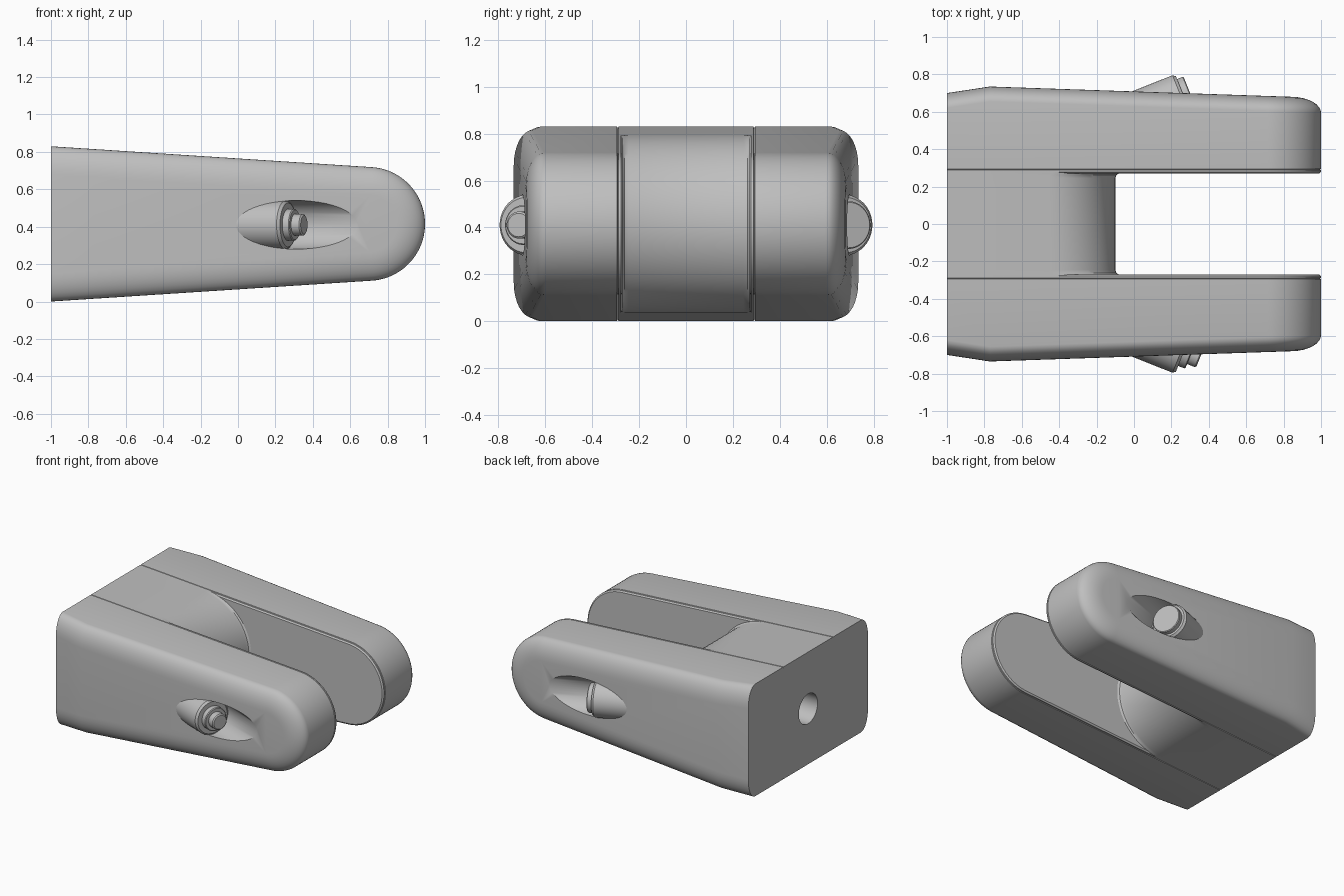
import bpy, bmesh
from math import sin, cos, pi, atan
from mathutils import Vector

cube = bpy.data.objects.get("Cube")
if cube:
    bpy.data.objects.remove(cube, do_unlink=True)

grey = bpy.data.materials.new("plain_grey")
grey.use_nodes = True
colour = (0.52, 0.52, 0.52, 1)
grey.diffuse_color = colour
grey.node_tree.nodes["Principled BSDF"].inputs["Base Color"].default_value = colour

MID, SLOPE, KNEE = 0.415, 0.065, -0.77   # centre height, taper, bend of the outer cheek
TILT = atan(SLOPE)


def half_height(x):
    return MID - SLOPE * (x + 1)


def profile(end, inset, steps=20):
    """Closed tapered outline with a round nose at x = end."""
    r = cos(TILT) * (MID - SLOPE * (end + 1)) / (1 - SLOPE * cos(TILT))
    top = [(x, half_height(x) - inset / cos(TILT)) for x in (-1, KNEE)]
    for i in range(steps + 1):
        a = (pi / 2 - TILT) * (1 - i / steps)
        top.append((end - r + (r - inset) * cos(a), (r - inset) * sin(a)))
    return top + [(x, -h) for x, h in reversed(top[:-1])]


def finish(name, bm, smooth=True):
    bmesh.ops.recalc_face_normals(bm, faces=bm.faces)
    mesh = bpy.data.meshes.new(name)
    bm.to_mesh(mesh)
    bm.free()
    mesh.materials.append(grey)
    obj = bpy.data.objects.new(name, mesh)
    bpy.context.collection.objects.link(obj)
    if smooth:
        select(obj)
        bpy.ops.object.shade_smooth_by_angle(angle=0.6)
    return obj


def select(obj):
    bpy.ops.object.select_all(action='DESELECT')
    obj.select_set(True)
    bpy.context.view_layer.objects.active = obj


def bridge(bm, loops):
    n = len(loops[0])
    for a, b in zip(loops, loops[1:]):
        for i in range(n):
            j = (i + 1) % n
            bm.faces.new((a[i], a[j], b[j], b[i]))


def stack(name, layers, side=1):
    """Skin outlines given as (end, inset, function of x giving y)."""
    bm = bmesh.new()
    loops = [[bm.verts.new((x, side * y(x), MID + h)) for x, h in profile(end, inset)]
             for end, inset, y in layers]
    bridge(bm, loops)
    n = len(loops[0])
    for loop in (loops[0], loops[-1]):       # caps as strips from top edge to bottom edge
        for i in range(n // 2):
            corners = [loop[i], loop[i + 1], loop[n - 2 - i], loop[n - 1 - i]]
            bm.faces.new(list(dict.fromkeys(corners)))
    return finish(name, bm, False)


def turned(name, origin, axis, rings, smooth=True, sides=48):
    """Round part from (distance along axis, radius) pairs."""
    bm = bmesh.new()
    turn = axis.to_track_quat('Z', 'Y')
    loops = [[bm.verts.new(origin + turn @ Vector((r * cos(2 * pi * i / sides),
                                                   r * sin(2 * pi * i / sides), d)))
              for i in range(sides)] for d, r in rings]
    bridge(bm, loops)
    bm.faces.new(loops[0])
    bm.faces.new(loops[-1])
    return finish(name, bm, smooth)


def carve(obj, cutter):
    cutter.hide_render = True
    mod = obj.modifiers.new("carve", 'BOOLEAN')
    mod.operation = 'DIFFERENCE'
    mod.solver = 'EXACT'
    mod.object = cutter
    select(obj)
    bpy.ops.object.modifier_apply(modifier=mod.name)
    bpy.data.objects.remove(cutter, do_unlink=True)
    select(obj)
    bpy.ops.object.shade_smooth_by_angle(angle=0.6)


def flat(y):
    return lambda x: y


def outer(depth):
    def y(x):
        if x <= KNEE:
            return 0.70 + 0.035 * (x + 1) / (KNEE + 1) - depth
        return 0.735 - 0.034 * (x - KNEE) - depth
    return y


# Central block with a round nose flaring into the arms, and a bore in its rear face
flare = [(-0.08, 0.285), (-0.08, 0.27), (-0.094, 0.262), (-0.1, 0.245)]
block_layers = [(e, 0, flat(y)) for e, y in flare]
block_layers += [(e, 0, flat(-y)) for e, y in reversed(flare)]
block = stack("centre_block", block_layers)
bore = turned("bore_cutter", Vector((-1.1, 0, 0.41)), Vector((1, 0, 0)),
              [(0, 0.11), (0.6, 0.11)], False)
carve(block, bore)

# Arms: inner lip, seam groove, then a rounded outer edge
arm_layers = [(1, i, flat(y)) for i, y in
              [(0.01, 0.27), (0, 0.278), (0, 0.288), (0.008, 0.291), (0, 0.294)]]
for k in range(9):
    t = pi / 2 * (1 - k / 8)
    arm_layers.append((1, 0.15 * (1 - sin(t)), outer(0.08 * (1 - cos(t)))))

for side, word in ((-1, "front"), (1, "back")):
    arm = stack(word + "_arm", arm_layers, side)
    seat = Vector((0.268, side * 0.68, 0.41))
    axis = Vector((0.93, side * 0.37, 0)).normalized()

    # Slanted access pocket ahead of the boss
    carve(arm, turned("pocket_cutter", seat, axis, [(-0.01, 0.13), (0.7, 0.13)], False))

    # Slanted boss
    turned(word + "_boss", seat, axis, [(-0.35, 0.13), (-0.015, 0.13), (0, 0.118)])

    # Bolt end at the front, wide head at the back
    if side < 0:
        turned("bolt_collar", seat, axis, [(-0.02, 0.085), (0.035, 0.085), (0.04, 0.08)])
        turned("bolt_tip", seat, axis, [(0, 0.058), (0.085, 0.058), (0.092, 0.05)])
    else:
        turned("bolt_head", seat, axis, [(-0.02, 0.102), (0.032, 0.102), (0.037, 0.097)])
